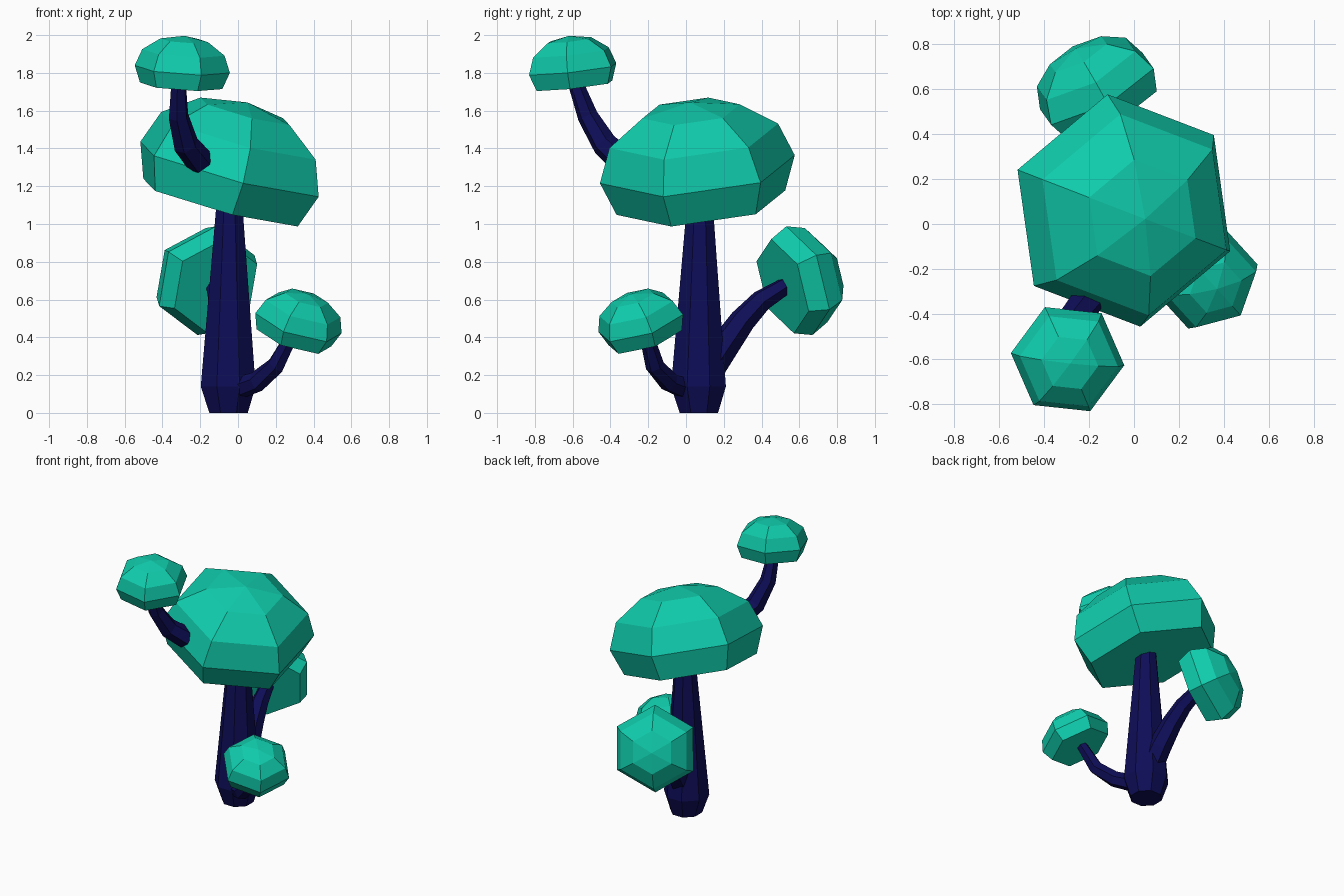
import bpy, math
from mathutils import Vector

if "Cube" in bpy.data.objects:
    bpy.data.objects.remove(bpy.data.objects["Cube"])


def material(name, color):
    m = bpy.data.materials.new(name)
    m.diffuse_color = (*color, 1)
    m.use_nodes = True
    m.node_tree.nodes["Principled BSDF"].inputs["Base Color"].default_value = m.diffuse_color
    return m


TEAL = material("teal_cap", (0.005, 0.60, 0.41))
NAVY = material("navy_stem", (0.0044, 0.004, 0.095))


def loft(name, rings, mat, tip=None):
    """Skin equal-sized rings of points, with flat ends or a pointed tip."""
    n = len(rings[0])
    verts = [p for ring in rings for p in ring]
    faces = [tuple(reversed(range(n)))]
    for k in range(len(rings) - 1):
        for i in range(n):
            a, b = k * n + i, k * n + (i + 1) % n
            faces.append((a, b, b + n, a + n))
    last = (len(rings) - 1) * n
    if tip is not None:
        verts.append(tip)
        faces += [(last + i, last + (i + 1) % n, len(verts) - 1) for i in range(n)]
    else:
        faces.append(tuple(range(last, last + n)))
    mesh = bpy.data.meshes.new(name)
    mesh.from_pydata([tuple(v) for v in verts], [], faces)
    mesh.materials.append(mat)
    obj = bpy.data.objects.new(name, mesh)
    bpy.context.collection.objects.link(obj)
    return obj


def circle(center, axis, ref, r, n):
    """Points around an axis, the first one towards ref."""
    u = (ref - axis * ref.dot(axis)).normalized()
    w = axis.cross(u)
    return [center + r * (math.cos(t) * u + math.sin(t) * w)
            for t in (2 * math.pi * i / n for i in range(n))]


def cap(name, center, axis, ref, r):
    """Six-sided squashed dome, cut flat below its widest ring."""
    c, n, ref = Vector(center), Vector(axis).normalized(), Vector(ref)
    h = 0.7 * r
    rings = [circle(c + n * h * math.cos(a), n, ref, r * math.sin(a), 6)
             for a in map(math.radians, (120, 90, 60, 30))]
    return loft(name, rings, TEAL, c + n * h)


def stem(name, path, radii, sides=6):
    """Tapered faceted tube along a path."""
    pts = [Vector(p) for p in path]
    rings = []
    for i, p in enumerate(pts):
        axis = (pts[min(i + 1, len(pts) - 1)] - pts[max(i - 1, 0)]).normalized()
        rings.append(circle(p, axis, Vector((0.92, 0.38, 0.01)), radii[i], sides))
    return loft(name, rings, NAVY)


# Trunk with a chamfered foot
trunk_rings = [circle(Vector((x, y, z)), Vector((0, 0, 1)), Vector((0.92, 0.38, 0)), r, 8)
               for x, y, z, r in ((-0.05, 0.068, 0, 0.11), (-0.052, 0.066, 0.14, 0.157),
                                  (-0.045, 0.074, 1.2, 0.066))]
loft("trunk", trunk_rings, NAVY)

# Branches
stem("front_low_branch",
     [(-0.03, 0.02, 0.12), (0.1, -0.09, 0.165), (0.2, -0.165, 0.25), (0.29, -0.212, 0.42)],
     [0.06, 0.055, 0.05, 0.037])
stem("back_branch",
     [(-0.05, 0.1, 0.2), (-0.06, 0.2, 0.35), (-0.08, 0.3, 0.49), (-0.1, 0.4, 0.595),
      (-0.125, 0.53, 0.675)],
     [0.085, 0.08, 0.07, 0.06, 0.047])
stem("top_branch",
     [(-0.2, -0.33, 1.33), (-0.275, -0.43, 1.42), (-0.315, -0.52, 1.57), (-0.315, -0.59, 1.76)],
     [0.075, 0.068, 0.055, 0.04])

# Caps: centre, axis, direction of one corner, radius
cap("main_cap", (-0.045, 0.06, 1.29), (0.268, -0.107, 1), (0.47, -0.18, -0.145), 0.526)
cap("top_cap", (-0.295, -0.60, 1.82), (0.068, -0.111, 1), (0.251, -0.027, -0.02), 0.254)
cap("front_low_cap", (0.32, -0.24, 0.475), (0.315, -0.315, 1), (0.226, 0.06, -0.052), 0.242)
cap("back_cap", (-0.165, 0.60, 0.70), (-0.45, 0.84, 0.28), (0.05, -0.07, 0.29), 0.30)
